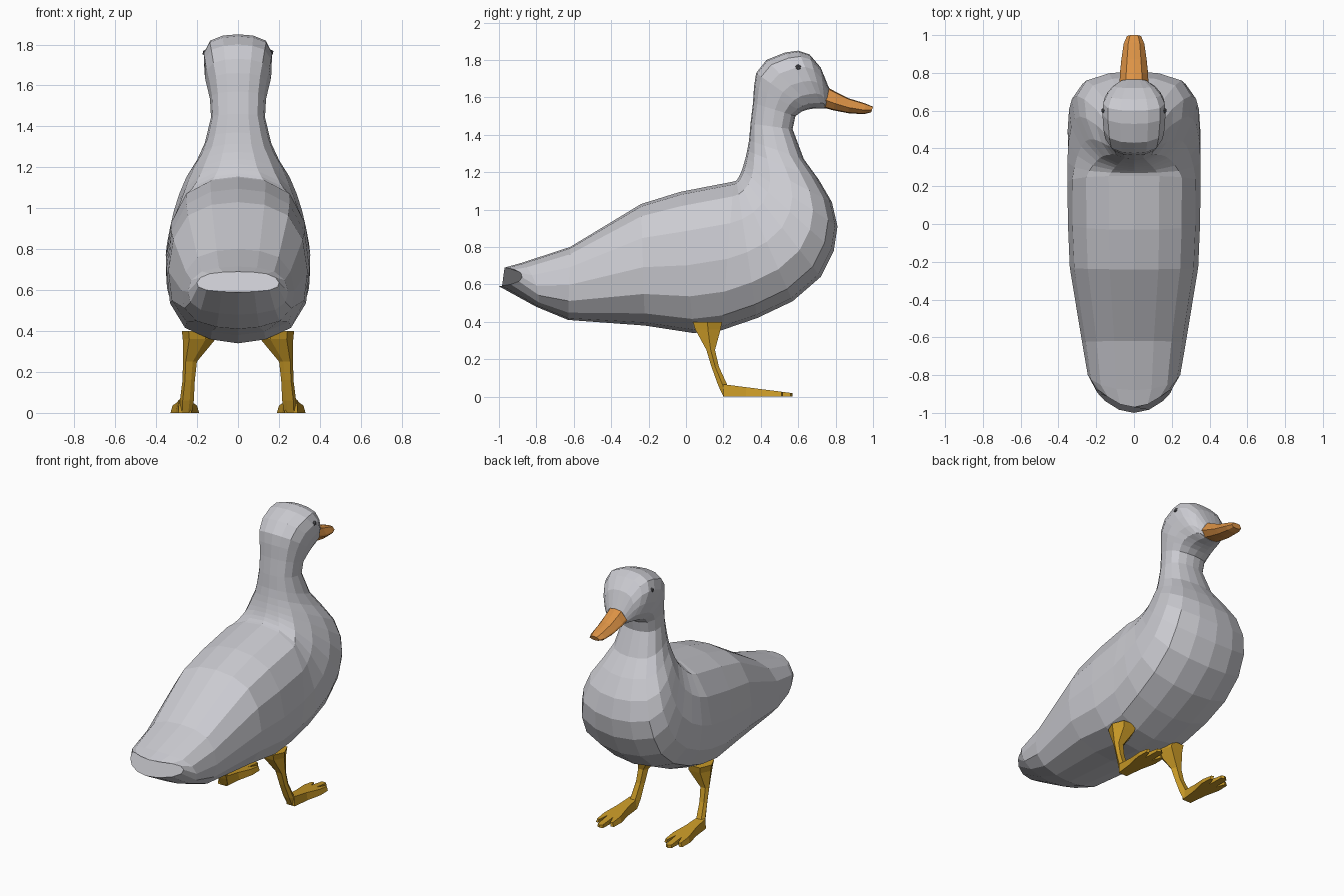
import bpy, bmesh, math


def material(name, rgb):
    m = bpy.data.materials.new(name)
    m.diffuse_color = (*rgb, 1)
    return m


GREY = material("feather grey", (0.60, 0.60, 0.64))
ORANGE = material("beak orange", (0.72, 0.29, 0.06))
GOLD = material("leg gold", (0.58, 0.32, 0.02))
DARK = material("eye dark", (0.10, 0.10, 0.11))


def finish(bm, name, mat):
    bmesh.ops.recalc_face_normals(bm, faces=bm.faces)
    me = bpy.data.meshes.new(name)
    bm.to_mesh(me)
    bm.free()
    me.materials.append(mat)
    ob = bpy.data.objects.new(name, me)
    bpy.context.collection.objects.link(ob)
    return ob


def loft(name, rings, mat):
    """Skin a list of closed point rings and cap both ends."""
    bm = bmesh.new()
    vs = [[bm.verts.new(p) for p in r] for r in rings]
    n = len(rings[0])
    for a, b in zip(vs, vs[1:]):
        for i in range(n):
            j = (i + 1) % n
            bm.faces.new((a[i], a[j], b[j], b[i]))
    bm.faces.new(vs[0])
    bm.faces.new(vs[-1])
    return finish(bm, name, mat)


# half cross-section: (fraction from top to bottom, fraction of half width)
BODY_SECTION = [(0, 0), (0.02, 0.38), (0.1, 0.72), (0.28, 0.93), (0.52, 1),
                (0.74, 0.95), (0.9, 0.74), (0.975, 0.38), (1, 0)]
BEAK_SECTION = [(0, 0), (0.06, 0.55), (0.5, 0.95), (0.62, 1), (0.95, 0.6), (1, 0)]


def ring(section, ty, tz, by, bz, hw, skew=0, bow=0):
    half = [(hw * w * (1 + skew * (2 * t - 1)),
             ty + (by - ty) * t + bow * w * w,
             tz + (bz - tz) * t) for t, w in section]
    return half + [(-x, y, z) for x, y, z in half[-2:0:-1]]


# body, neck and head: top y, z / bottom y, z / half width / skew / bow
BODY = [
    (-0.97, 0.69, -1.00, 0.59, 0.20, 0.05, 0.11),
    (-0.88, 0.715, -0.80, 0.48, 0.245, 0, 0.04),
    (-0.62, 0.80, -0.63, 0.41, 0.275),
    (-0.24, 1.03, -0.22, 0.38, 0.34),
    (-0.03, 1.095, 0.04, 0.34, 0.35),
    (0.255, 1.15, 0.19, 0.355, 0.352),
    (0.27, 1.155, 0.38, 0.42, 0.352, 0.08),
    (0.28, 1.17, 0.57, 0.51, 0.345, 0.15),
    (0.29, 1.19, 0.72, 0.64, 0.33, 0.2),
    (0.30, 1.215, 0.79, 0.78, 0.31, 0.24),
    (0.308, 1.24, 0.81, 0.91, 0.285, 0.24),
    (0.318, 1.275, 0.78, 1.04, 0.25, 0.22),
    (0.327, 1.315, 0.71, 1.16, 0.20, 0.15),
    (0.337, 1.37, 0.63, 1.27, 0.162, 0.05),
    (0.345, 1.46, 0.57, 1.43, 0.132),
    (0.358, 1.57, 0.585, 1.50, 0.137),
    (0.364, 1.66, 0.62, 1.525, 0.15),
    (0.375, 1.73, 0.65, 1.535, 0.16, -0.05),
    (0.43, 1.80, 0.68, 1.54, 0.165, -0.12),
    (0.53, 1.84, 0.71, 1.54, 0.165, -0.2),
    (0.60, 1.85, 0.73, 1.54, 0.158, -0.25),
    (0.66, 1.83, 0.74, 1.54, 0.138, -0.25),
    (0.72, 1.76, 0.745, 1.54, 0.108, -0.15),
    (0.765, 1.65, 0.745, 1.545, 0.072),
]
loft("body", [ring(BODY_SECTION, *r) for r in BODY], GREY)

# beak
BEAK = [
    (0.755, 1.655, 0.735, 1.545, 0.076),
    (0.80, 1.63, 0.79, 1.53, 0.075),
    (0.87, 1.595, 0.87, 1.515, 0.067),
    (0.96, 1.567, 0.95, 1.51, 0.055),
    (1.00, 1.55, 0.99, 1.52, 0.038),
]
loft("beak", [ring(BEAK_SECTION, *r) for r in BEAK], ORANGE)

# leg sections: centre x, y, z / half sizes
LEG = [
    (0.192, 0.115, 0.40, 0.082, 0.078),
    (0.190, 0.117, 0.36, 0.080, 0.068),
    (0.235, 0.132, 0.25, 0.034, 0.023),
    (0.241, 0.156, 0.16, 0.030, 0.020),
    (0.250, 0.197, 0.06, 0.034, 0.025),
    (0.255, 0.222, 0.00, 0.030, 0.022),
]
# foot outline with three toes: x offset from foot centre, y
FOOT = [(-0.032, 0.20), (0.032, 0.20), (0.045, 0.32), (0.07, 0.43), (0.068, 0.51),
        (0.048, 0.515), (0.026, 0.45), (0.022, 0.56), (0.0, 0.57), (-0.022, 0.56),
        (-0.026, 0.45), (-0.048, 0.515), (-0.068, 0.51), (-0.07, 0.43), (-0.045, 0.32)]

for s, side in ((-1, "left"), (1, "right")):
    # legs
    rings = []
    for cx, cy, z, hx, hy in LEG:
        rings.append([(s * (cx + hx * a), cy + hy * b, z) for a, b in
                      ((-1, -0.5), (-0.4, -1), (0.6, -1), (1, 0), (0.6, 1), (-0.5, 1))])
    loft(side + "_leg", rings, GOLD)

    # webbed feet
    low = [(s * 0.26 + x, y, 0) for x, y in FOOT]
    high = [(s * 0.26 + x * 0.85, y, 0.066 - 0.128 * (y - 0.2)) for x, y in FOOT]
    loft(side + "_foot", [low, high], GOLD)

    # eyes
    bm = bmesh.new()
    bmesh.ops.create_icosphere(bm, subdivisions=1, radius=0.017)
    bmesh.ops.translate(bm, verts=bm.verts, vec=(s * 0.158, 0.60, 1.76))
    finish(bm, side + "_eye", DARK)
